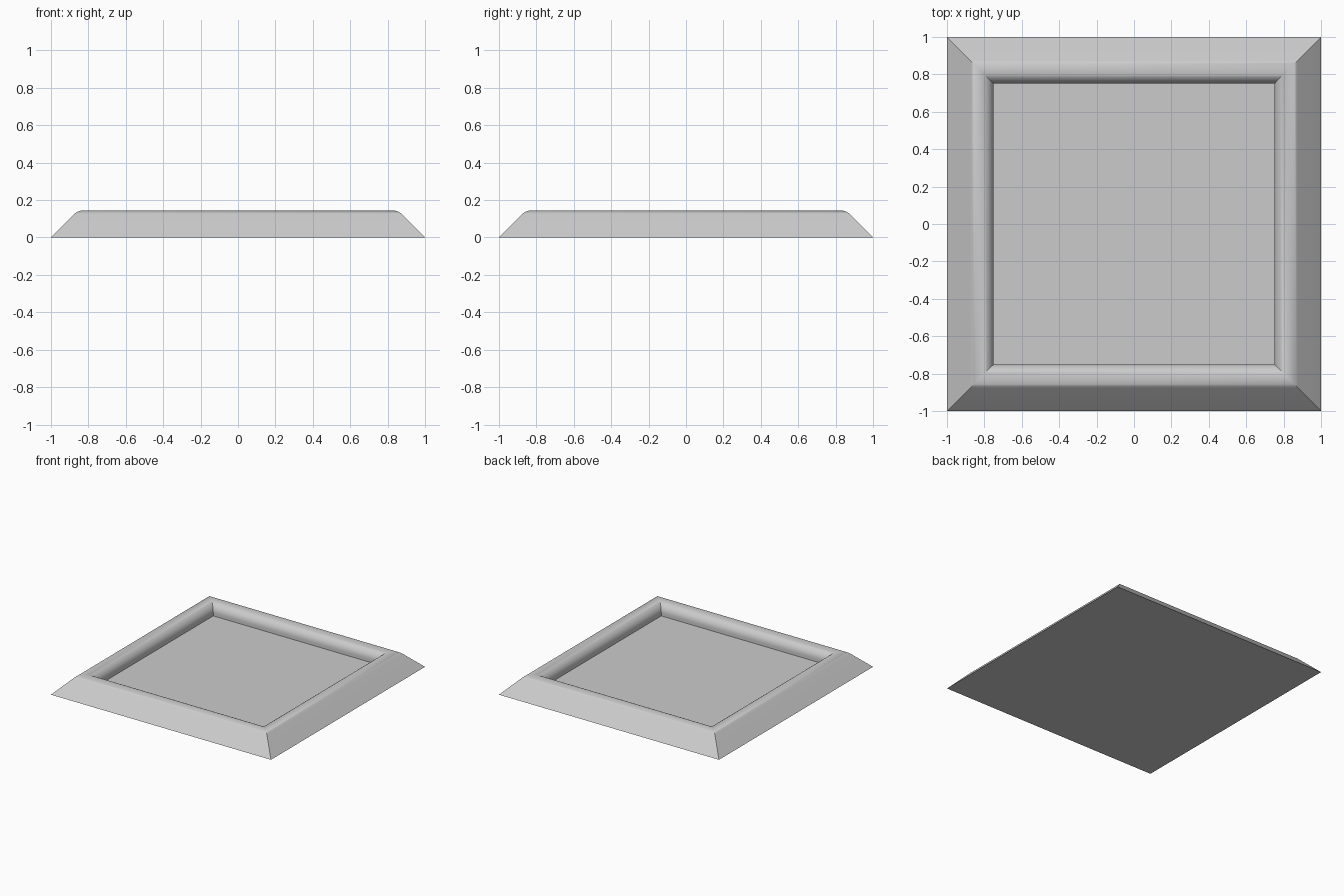
import bpy, bmesh, math

cube = bpy.data.objects.get("Cube")
if cube:
    bpy.data.objects.remove(cube, do_unlink=True)

HEIGHT = 0.145      # top of the rounded rim
RADIUS = 0.075      # rounding of the rim
PANEL_HALF = 0.75   # half width of the sunken panel
PANEL_Z = 0.046
STEPS = 14

grey = bpy.data.materials.new("light grey")
grey.use_nodes = True
colour = (0.6, 0.6, 0.6, 1)
grey.diffuse_color = colour
grey.node_tree.nodes["Principled BSDF"].inputs["Base Color"].default_value = colour


def square_loft(name, profile, cap_first=False, cap_last=False):
    """Sweep a (half width, height) profile round a mitred square."""
    bm = bmesh.new()
    rings = [[bm.verts.new((sx * r, sy * r, z))
              for sx, sy in ((-1, -1), (1, -1), (1, 1), (-1, 1))]
             for r, z in profile]
    for low, high in zip(rings, rings[1:]):
        for i in range(4):
            j = (i + 1) % 4
            bm.faces.new((low[i], low[j], high[j], high[i]))
    if cap_first:
        bm.faces.new(rings[0][::-1])
    if cap_last:
        bm.faces.new(rings[-1])
    mesh = bpy.data.meshes.new(name)
    bm.to_mesh(mesh)
    bm.free()
    mesh.materials.append(grey)
    obj = bpy.data.objects.new(name, mesh)
    bpy.context.collection.objects.link(obj)
    return obj


# Frame: sloped outside, rounded rim, short upright inner wall, flat underside
centre_r = PANEL_HALF + RADIUS
centre_z = HEIGHT - RADIUS
profile = [(1, 0)]
for i in range(STEPS + 1):
    angle = math.radians(45 + 135 * i / STEPS)
    profile.append((centre_r + RADIUS * math.cos(angle),
                    centre_z + RADIUS * math.sin(angle)))
profile.append((PANEL_HALF, PANEL_Z))
frame = square_loft("frame", profile, cap_first=True)

# Sunken flat panel
panel = square_loft("panel", [(PANEL_HALF, PANEL_Z)], cap_last=True)

# Smooth rim with crisp mitres
bpy.ops.object.select_all(action='DESELECT')
frame.select_set(True)
bpy.context.view_layer.objects.active = frame
bpy.ops.object.shade_smooth_by_angle(angle=math.radians(30))
